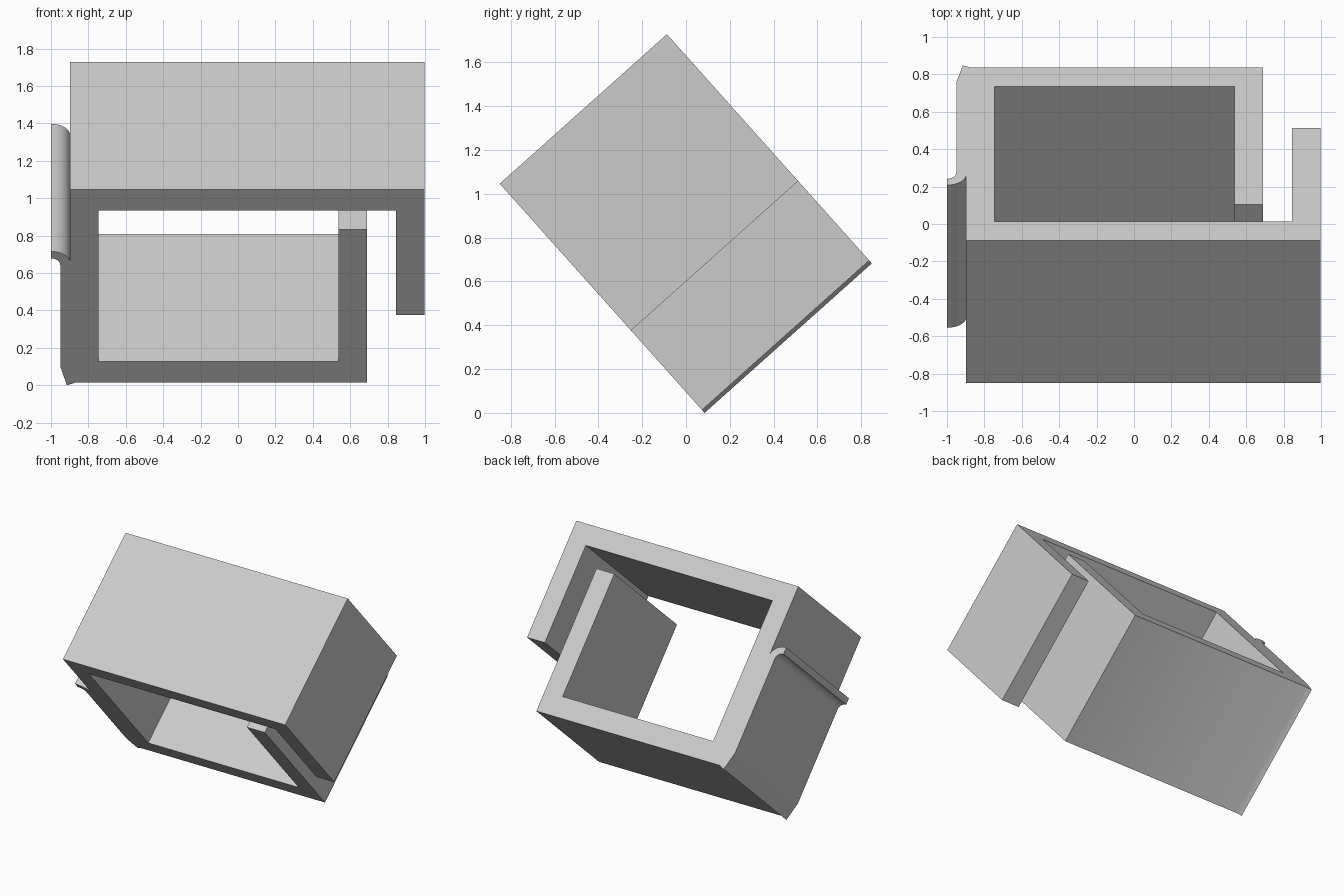
import bpy, bmesh, math
from mathutils import Matrix, Vector

cube = bpy.data.objects.get("Cube")
if cube:
    bpy.data.objects.remove(cube, do_unlink=True)

mat = bpy.data.materials.new("light_grey")
mat.use_nodes = True
grey = (0.6, 0.6, 0.6, 1)
mat.diffuse_color = grey
mat.node_tree.nodes["Principled BSDF"].inputs["Base Color"].default_value = grey


def arc(cx, cy, rx, ry, start, end, steps=8):
    """Points along part of an ellipse, angles in degrees."""
    angles = [math.radians(start + (end - start) * i / steps) for i in range(steps + 1)]
    return [(cx + rx * math.cos(a), cy + ry * math.sin(a)) for a in angles]


# Clip cross-section: hooked arm, open loop, lower lip and curled tab
profile = [(-0.897, 1.403), (0.996, 1.403), (0.996, 0.504), (0.845, 0.504),
           (0.845, 1.253), (-0.745, 1.253), (-0.745, 0.171), (0.538, 0.171),
           (0.538, 1.116), (0.69, 1.116), (0.69, 0.018),
           (-0.87, 0.018), (-0.915, 0.0), (-0.95, 0.134)]
profile += arc(-1.0, 0.86, 0.05, 0.05, 0, 90)       # underside of the tab
profile += arc(-1.0, 0.875, 0.103, 0.085, 90, 0)    # upper side of the tab

# Extrude the section along its depth
bm = bmesh.new()
face = bm.faces.new([bm.verts.new((x, u, 0)) for x, u in profile])
new = bmesh.ops.extrude_face_region(bm, geom=[face])["geom"]
bmesh.ops.translate(bm, vec=(0, 0, 1.0235),
                    verts=[v for v in new if isinstance(v, bmesh.types.BMVert)])

# Tilt the clip back and stand it on its lower edge
tilt = math.radians(41.8)
up = Vector((0, -math.sin(tilt), math.cos(tilt)))
depth = Vector((0, math.cos(tilt), math.sin(tilt)))
frame = Matrix((Vector((1, 0, 0)), up, depth)).transposed().to_4x4()
bm.transform(Matrix.Translation((0, 0.085, 0)) @ frame)
bmesh.ops.recalc_face_normals(bm, faces=bm.faces)

mesh = bpy.data.meshes.new("clip_body")
bm.to_mesh(mesh)
bm.free()
mesh.materials.append(mat)
clip = bpy.data.objects.new("clip_body", mesh)
bpy.context.collection.objects.link(clip)
bpy.ops.object.select_all(action="DESELECT")
clip.select_set(True)
bpy.context.view_layer.objects.active = clip
bpy.ops.object.shade_smooth_by_angle(angle=math.radians(30))
